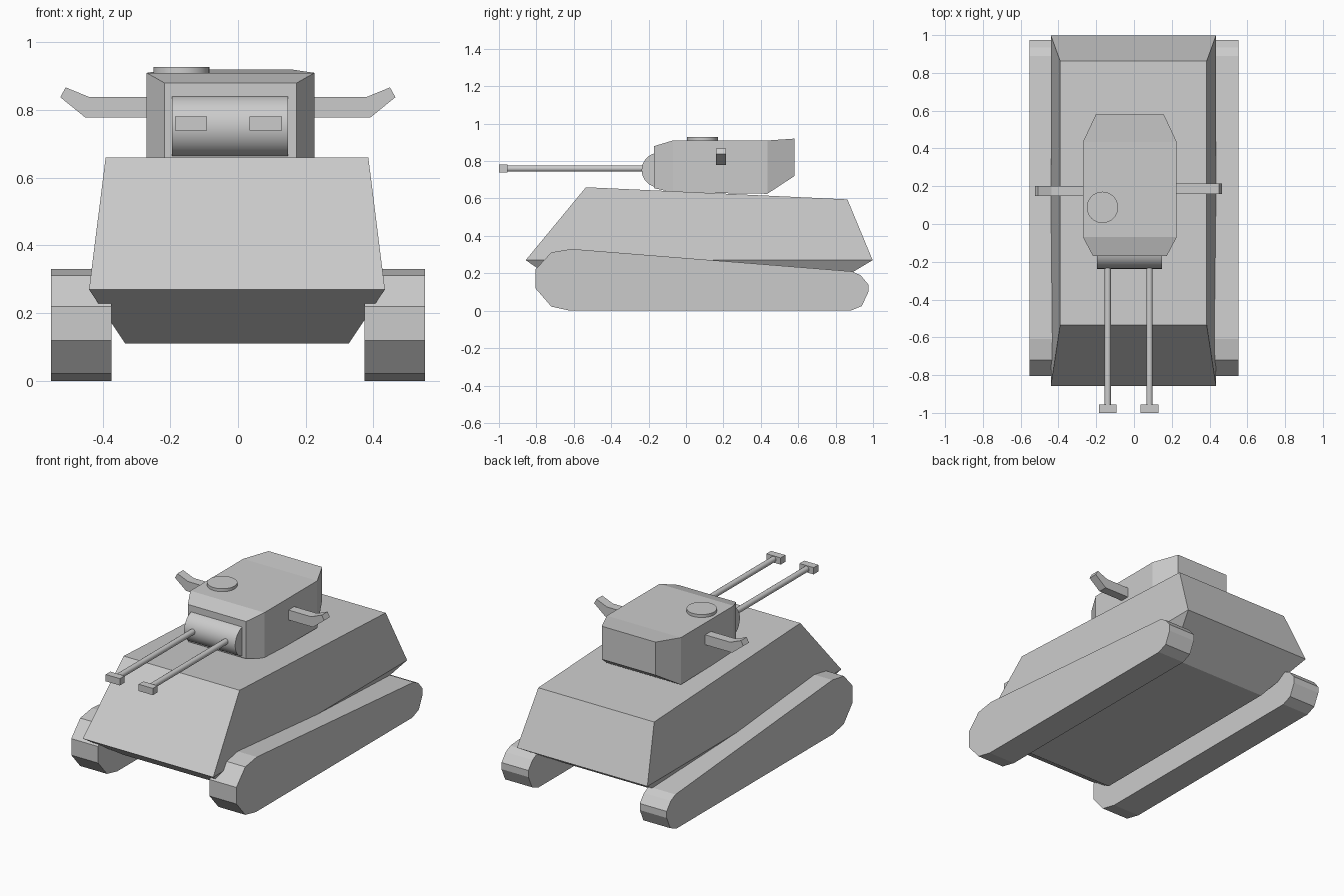
import bpy, bmesh, math

if "Cube" in bpy.data.objects:
    bpy.data.objects.remove(bpy.data.objects["Cube"])


def loft(name, rings):
    """Closed solid skinned through rings of equal point count."""
    bm = bmesh.new()
    vs = [[bm.verts.new(p) for p in r] for r in rings]
    n = len(rings[0])
    for a, b in zip(vs, vs[1:]):
        for i in range(n):
            j = (i + 1) % n
            bm.faces.new((a[i], a[j], b[j], b[i]))
    bm.faces.new(vs[0])
    bm.faces.new(vs[-1])
    bmesh.ops.recalc_face_normals(bm, faces=bm.faces)
    me = bpy.data.meshes.new(name)
    bm.to_mesh(me)
    bm.free()
    ob = bpy.data.objects.new(name, me)
    bpy.context.collection.objects.link(ob)
    return ob


def cylinder(name, loc, r, depth, rot=(0, 0, 0), sides=32):
    bpy.ops.mesh.primitive_cylinder_add(vertices=sides, radius=r, depth=depth,
                                        location=loc, rotation=rot)
    ob = bpy.context.object
    ob.name = name
    bpy.ops.object.shade_smooth_by_angle(angle=math.radians(30))
    return ob


def box(name, loc, size):
    bpy.ops.mesh.primitive_cube_add(size=1, location=loc)
    ob = bpy.context.object
    ob.name = name
    ob.scale = size
    return ob


def plate(hx, y0, y1, z0, z1):
    """Rectangle ring in plan, z0 at the front and z1 at the back."""
    c = -0.003
    return [(c - hx, y0, z0), (c + hx, y0, z0), (c + hx, y1, z1), (c - hx, y1, z1)]


# Hull: tapered belly, wide waist, sloped deck
loft("hull", [plate(0.33, -0.62, 0.73, 0.11, 0.11),
              plate(0.437, -0.857, 0.998, 0.27, 0.27),
              plate(0.388, -0.535, 0.863, 0.66, 0.595)])

# Tracks
track = [(-0.805, 0.12), (-0.72, 0.022), (-0.62, 0), (0.88, 0), (0.94, 0.025),
         (0.975, 0.1), (0.975, 0.14), (0.935, 0.188), (0.89, 0.21),
         (-0.61, 0.33), (-0.72, 0.312), (-0.805, 0.22)]
for side, s in (("left", -1), ("right", 1)):
    loft("track_" + side, [[(s * x, y, z) for y, z in track] for x in (0.373, 0.553)])

# Turret: cross sections from front to back
TX = -0.022
sections = [(-0.17, 0.195, 0.655, 0.88), (-0.07, 0.248, 0.632, 0.91),
            (0.435, 0.248, 0.625, 0.91), (0.58, 0.18, 0.72, 0.92)]
loft("turret", [[(TX - h, y, z0), (TX + h, y, z0), (TX + h, y, z1), (TX - h, y, z1)]
                for y, h, z0, z1 in sections])

# Hatch on the roof
cylinder("hatch", (-0.167, 0.088, 0.911), 0.083, 0.034)

# Rounded gun mantlet
cylinder("mantlet", (-0.024, -0.145, 0.752), 0.092, 0.342, (0, math.pi / 2, 0), 40)

# Twin guns with block muzzles
for side, x in (("left", -0.139), ("right", 0.082)):
    cylinder("barrel_" + side, (x, -0.58, 0.76), 0.017, 0.78, (math.pi / 2, 0, 0), 16)
    box("muzzle_" + side, (x, -0.977, 0.76), (0.095, 0.045, 0.041))

# Bent arms on the turret sides
arm = [(0.22, 0.838), (0.408, 0.838), (0.479, 0.867), (0.495, 0.838),
       (0.421, 0.778), (0.22, 0.778)]
for side, s, y0 in (("left", -1, 0.147), ("right", 1, 0.16)):
    loft("arm_" + side, [[(-0.03 + s * x, y, z) for x, z in arm] for y in (y0, y0 + 0.055)])
